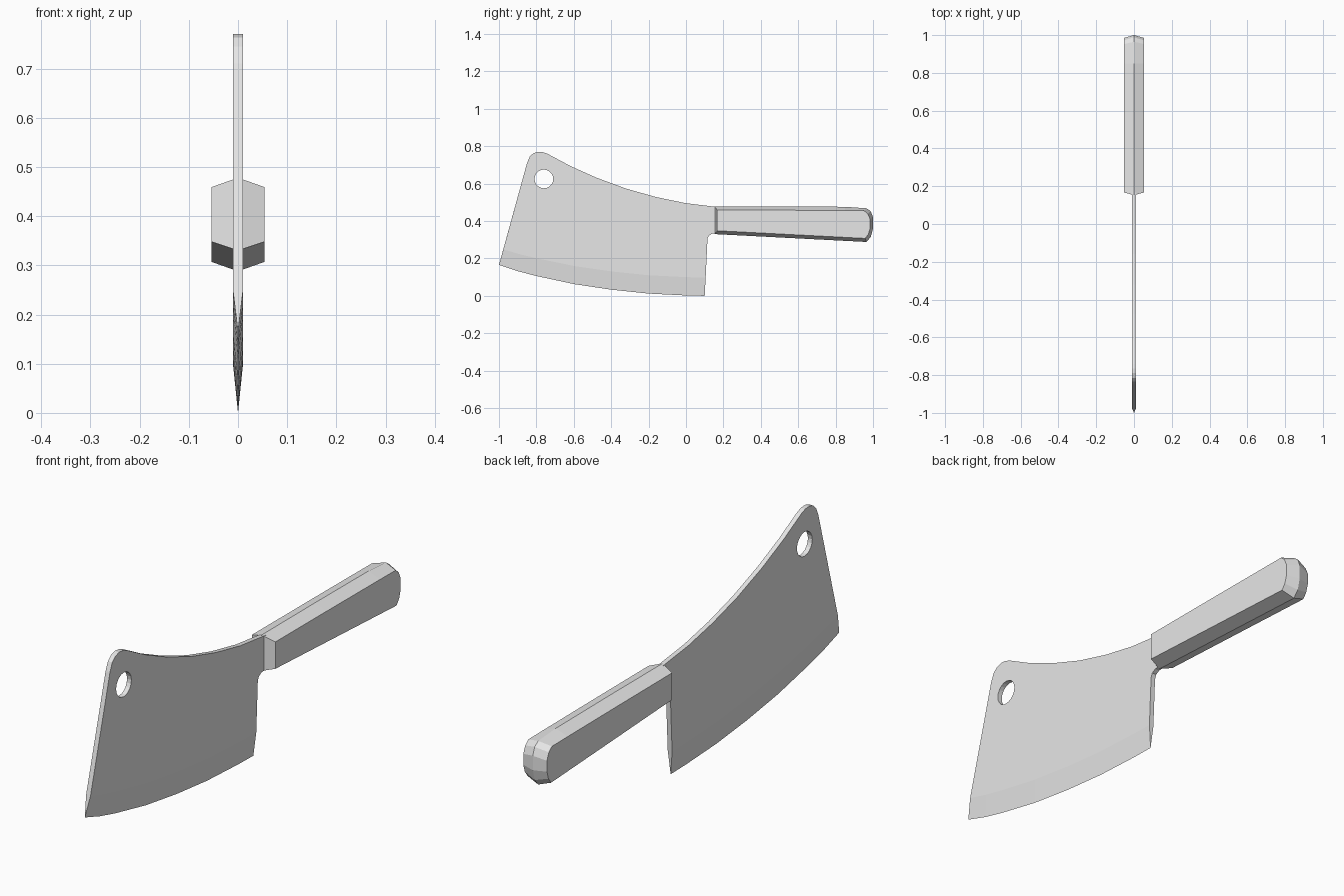
import bpy, bmesh
from math import pi

default = bpy.data.objects.get("Cube")
if default:
    bpy.data.objects.remove(default, do_unlink=True)

grey = bpy.data.materials.new("light grey")
grey.use_nodes = True
grey.diffuse_color = (0.8, 0.8, 0.8, 1)
grey.node_tree.nodes["Principled BSDF"].inputs["Base Color"].default_value = (0.8, 0.8, 0.8, 1)


def slab(name, side, middle, half):
    """Loft a (y, z) side outline to a middle outline and mirror it across x = 0."""
    bm = bmesh.new()
    rings = [[bm.verts.new((x, y, z)) for y, z in outline]
             for x, outline in ((-half, side), (0, middle), (half, side))]
    count = len(side)
    for a, b in zip(rings, rings[1:]):
        for i in range(count):
            j = (i + 1) % count
            bm.faces.new((a[i], a[j], b[j], b[i]))
    bm.faces.new(rings[0])
    bm.faces.new(rings[-1])
    bmesh.ops.recalc_face_normals(bm, faces=bm.faces)
    mesh = bpy.data.meshes.new(name)
    bm.to_mesh(mesh)
    bm.free()
    mesh.materials.append(grey)
    obj = bpy.data.objects.new(name, mesh)
    bpy.context.collection.objects.link(obj)
    return obj


# Blade: the cutting edge narrows to a line, heel and spine keep full thickness
edge = [(-1, 0.165), (-0.9, 0.132), (-0.8, 0.106), (-0.6, 0.063),
        (-0.4, 0.033), (-0.2, 0.012), (0, 0.002), (0.1, 0)]
grind = [(-0.977, 0.248), (-0.88, 0.22), (-0.785, 0.198), (-0.59, 0.158),
         (-0.395, 0.13), (-0.2, 0.11), (0, 0.1), (0.105, 0.097)]
heel = [(0.115, 0.305), (0.122, 0.322), (0.14, 0.332), (0.18, 0.335)]
spine = [(0.18, 0.473), (0.15, 0.477), (0, 0.495), (-0.16, 0.528), (-0.32, 0.573),
         (-0.48, 0.632), (-0.62, 0.695), (-0.74, 0.759), (-0.765, 0.768),
         (-0.79, 0.77), (-0.815, 0.763), (-0.835, 0.745), (-0.85, 0.71)]
blade = slab("blade", grind + heel + spine, edge + heel + spine, 0.01)

# Hanging hole
bpy.ops.mesh.primitive_cylinder_add(vertices=20, radius=0.05, depth=0.2,
                                    location=(0, -0.76, 0.625), rotation=(0, pi / 2, 0))
cutter = bpy.context.object
cutter.name = "hole_cutter"
cutter.hide_render = True
cutter.data.materials.append(grey)
cut = blade.modifiers.new("hanging hole", 'BOOLEAN')
cut.operation = 'DIFFERENCE'
cut.solver = 'EXACT'
cut.object = cutter
bpy.context.view_layer.objects.active = blade
bpy.ops.object.modifier_apply(modifier=cut.name)
bpy.data.objects.remove(cutter, do_unlink=True)

# Handle: six-sided grip with a rounded butt
ridge = [(0.153, 0.478), (0.5, 0.478), (0.85, 0.476), (0.965, 0.468), (0.988, 0.452),
         (1, 0.42), (1, 0.36), (0.988, 0.315), (0.965, 0.288), (0.153, 0.33)]
flat = [(0.167, 0.459), (0.5, 0.458), (0.85, 0.456), (0.952, 0.455), (0.972, 0.438),
        (0.985, 0.408), (0.985, 0.363), (0.975, 0.33), (0.958, 0.307), (0.167, 0.348)]
slab("handle", flat, ridge, 0.054)
